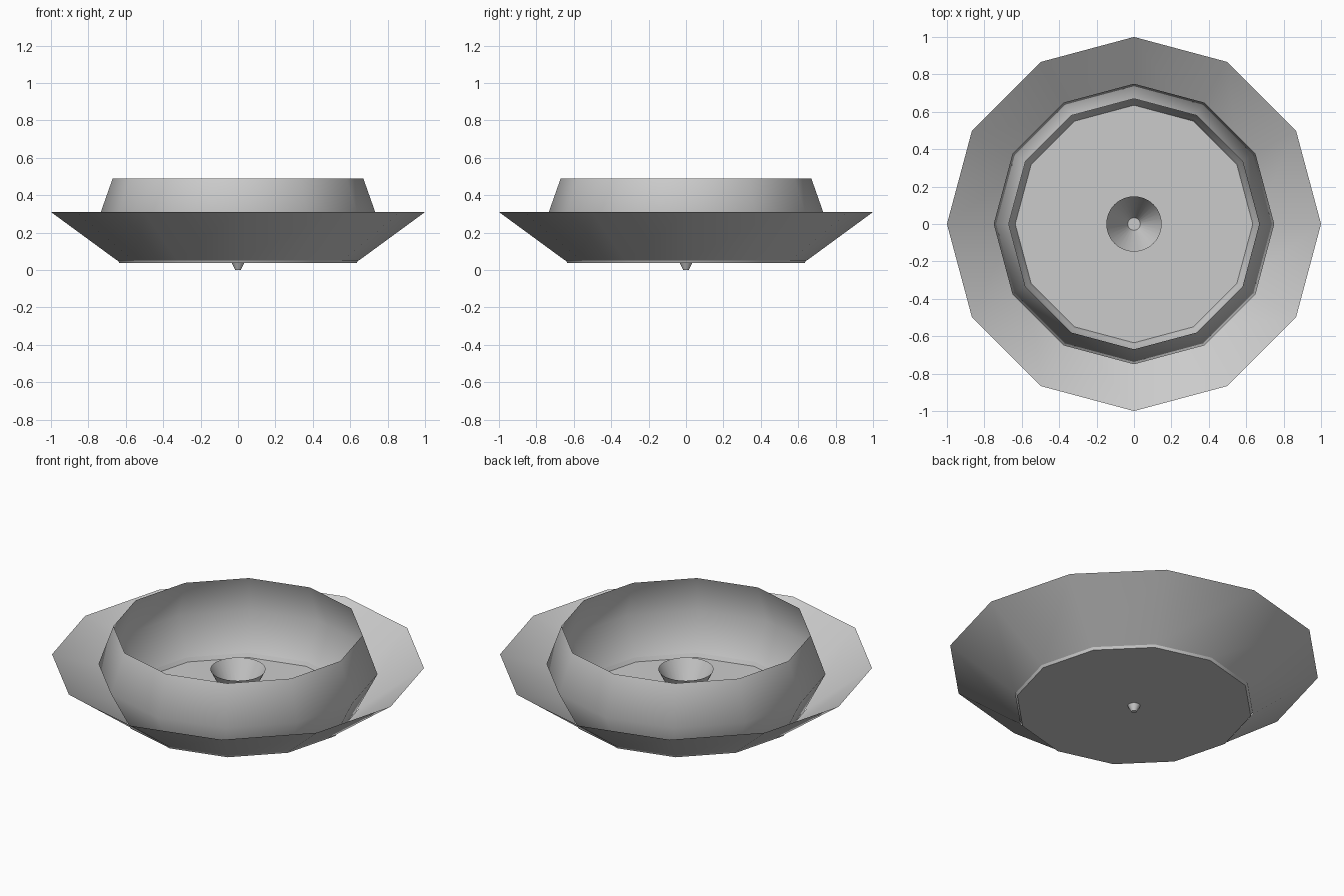
import bpy, bmesh, math

if "Cube" in bpy.data.objects:
    bpy.data.objects.remove(bpy.data.objects["Cube"])


def revolve(name, profile, sides, cap=False, angle=50):
    """Spin a (radius, height) profile around z; optionally cap the first ring."""
    bm = bmesh.new()
    rings = []
    for r, z in profile:
        rings.append([bm.verts.new((r * math.cos(2 * math.pi * i / sides),
                                    r * math.sin(2 * math.pi * i / sides), z))
                      for i in range(sides)])
    for a, b in zip(rings, rings[1:]):
        for i in range(sides):
            j = (i + 1) % sides
            bm.faces.new((a[i], a[j], b[j], b[i]))
    if cap:
        bm.faces.new(rings[0][::-1])
    mesh = bpy.data.meshes.new(name)
    bm.to_mesh(mesh)
    bm.free()
    ob = bpy.data.objects.new(name, mesh)
    bpy.context.collection.objects.link(ob)
    bpy.ops.object.select_all(action='DESELECT')
    ob.select_set(True)
    bpy.context.view_layer.objects.active = ob
    bpy.ops.object.shade_smooth_by_angle(angle=math.radians(angle))
    return ob


# Wide flared dish
revolve("flared_dish", [(0.645, 0.05), (1.0, 0.31)], 12)

# Flat floor with a short raised edge
revolve("floor_plate", [(0.635, 0.037), (0.645, 0.06)], 12, cap=True, angle=28)

# Barrel-shaped inner wall, open at the top
revolve("inner_wall", [(0.645, 0.06), (0.75, 0.263), (0.67, 0.49)], 12)

# Open funnel in the middle, its tip poking through the floor
revolve("centre_funnel", [(0.015, 0.0), (0.148, 0.263)], 32, cap=True)
